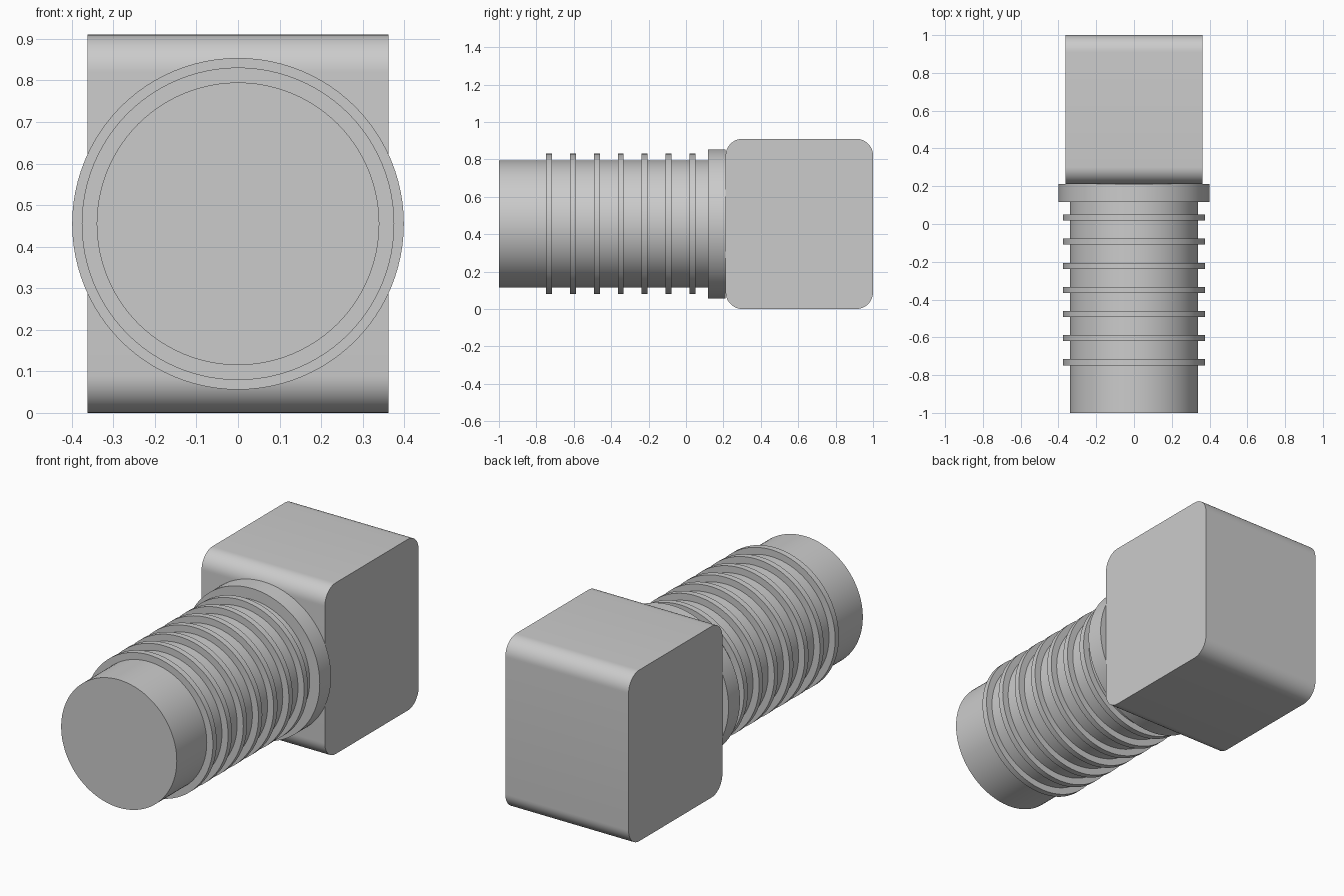
import bpy
import bmesh
import math
from mathutils import Matrix

AXIS_Z = 0.455      # height of the shaft centreline
SEGMENTS = 96

default = bpy.data.objects.get("Cube")
if default:
    bpy.data.objects.remove(default, do_unlink=True)

grey = bpy.data.materials.new("plain_grey")
grey.use_nodes = True
colour = (0.6, 0.6, 0.6, 1)
grey.diffuse_color = colour
grey.node_tree.nodes["Principled BSDF"].inputs["Base Color"].default_value = colour


def finish(name, bm):
    """Turn a bmesh into a smooth, sharp-edged object."""
    bmesh.ops.recalc_face_normals(bm, faces=bm.faces)
    mesh = bpy.data.meshes.new(name)
    bm.to_mesh(mesh)
    bm.free()
    mesh.materials.append(grey)
    obj = bpy.data.objects.new(name, mesh)
    bpy.context.collection.objects.link(obj)
    bpy.ops.object.select_all(action='DESELECT')
    obj.select_set(True)
    bpy.context.view_layer.objects.active = obj
    bpy.ops.object.shade_smooth_by_angle(angle=math.radians(30))
    return obj


def lathe(name, profile):
    """Revolve (y, radius) points about the shaft axis and cap both ends."""
    bm = bmesh.new()
    loops = []
    for y, r in profile:
        angles = [2 * math.pi * i / SEGMENTS for i in range(SEGMENTS)]
        loops.append([bm.verts.new((r * math.cos(a), y, AXIS_Z + r * math.sin(a)))
                      for a in angles])
    for a, b in zip(loops, loops[1:]):
        for i in range(SEGMENTS):
            j = (i + 1) % SEGMENTS
            bm.faces.new((a[i], a[j], b[j], b[i]))
    bm.faces.new(loops[0])
    bm.faces.new(loops[-1])
    return finish(name, bm)


# Ribbed shaft: plain tip, seven raised rings, then a wide collar
core, rib, collar, half = 0.34, 0.376, 0.399, 0.016
profile = [(-1, core)]
for i in range(7):
    y = -0.732 + i * 0.1277
    profile += [(y - half, core), (y - half, rib), (y + half, rib), (y + half, core)]
profile += [(0.117, core), (0.117, collar), (0.212, collar)]
lathe("ribbed_shaft", profile)

# Block head: box with the four edges along x rounded
bm = bmesh.new()
size = Matrix.Diagonal((0.725, 0.788, 0.91, 1))
bmesh.ops.create_cube(bm, size=1, matrix=Matrix.Translation((0, 0.606, AXIS_Z)) @ size)
long_edges = [e for e in bm.edges if abs(e.verts[0].co.x - e.verts[1].co.x) > 0.1]
bmesh.ops.bevel(bm, geom=long_edges, offset=0.09, segments=12, profile=0.5,
                affect='EDGES')
finish("block_head", bm)
